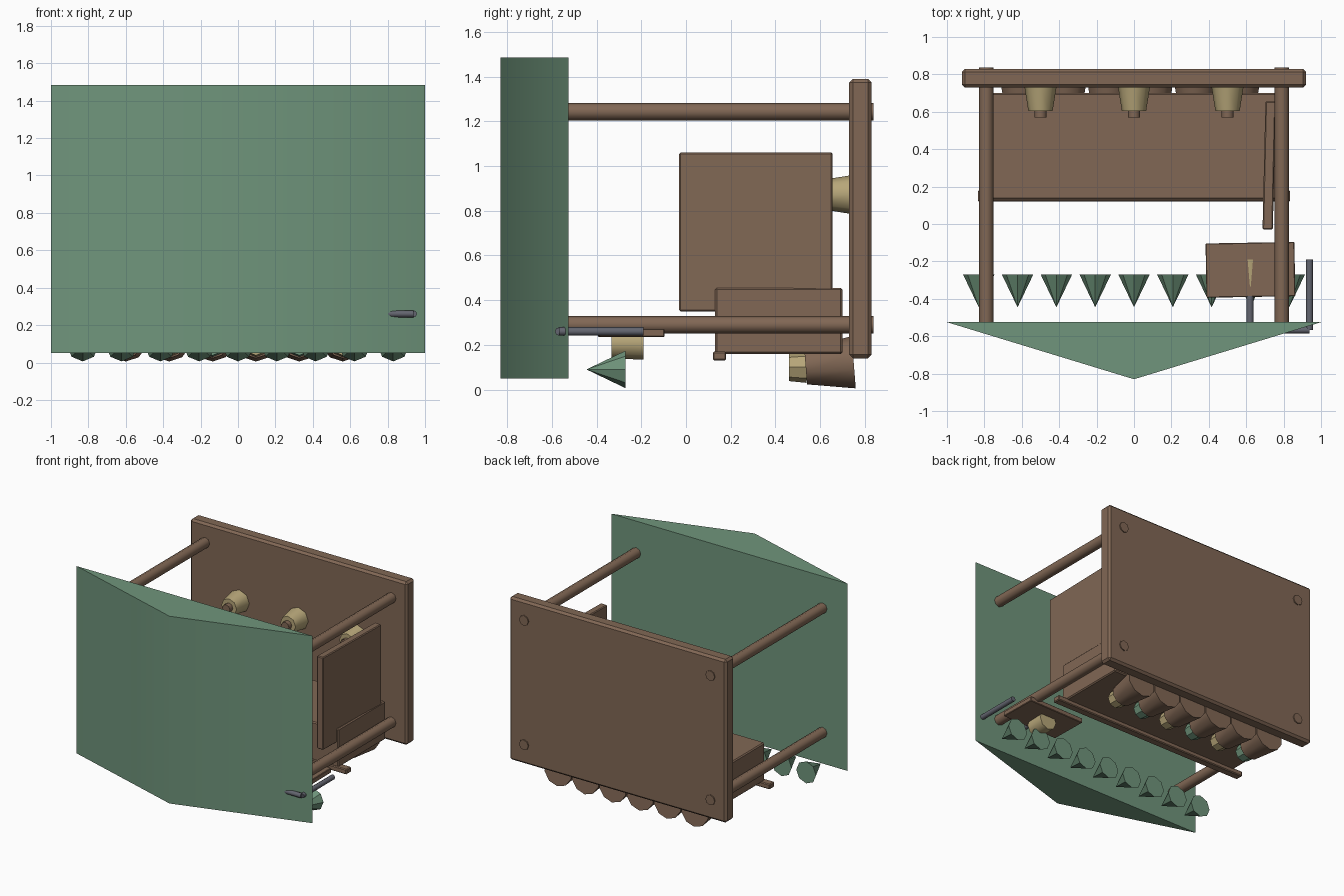
import bpy, bmesh, math
from mathutils import Matrix, Vector

old = bpy.data.objects.get("Cube")
if old:
    bpy.data.objects.remove(old, do_unlink=True)


def material(name, rgb):
    m = bpy.data.materials.new(name)
    m.use_nodes = True
    m.diffuse_color = (*rgb, 1)
    m.node_tree.nodes["Principled BSDF"].inputs["Base Color"].default_value = (*rgb, 1)
    return m


GREEN = material("canvas green", (0.16, 0.30, 0.20))
WOOD = material("wood brown", (0.22, 0.137, 0.09))
TAN = material("pale tan", (0.47, 0.38, 0.19))
METAL = material("dark grey metal", (0.125, 0.13, 0.16))


def finish(name, bm, mat, smooth=0):
    bmesh.ops.recalc_face_normals(bm, faces=bm.faces[:])
    mesh = bpy.data.meshes.new(name)
    bm.to_mesh(mesh)
    bm.free()
    mesh.materials.append(mat)
    ob = bpy.data.objects.new(name, mesh)
    bpy.context.collection.objects.link(ob)
    if smooth:
        bpy.ops.object.select_all(action="DESELECT")
        ob.select_set(True)
        bpy.context.view_layer.objects.active = ob
        bpy.ops.object.shade_smooth_by_angle(angle=math.radians(smooth))
    return ob


def box(name, lo, hi, mat, bevel=0.0, turn=0.0):
    lo, hi = Vector(lo), Vector(hi)
    bm = bmesh.new()
    bmesh.ops.create_cube(bm, size=1)
    bmesh.ops.scale(bm, vec=hi - lo, verts=bm.verts[:])
    if bevel:
        bmesh.ops.bevel(bm, geom=bm.edges[:], offset=bevel, segments=1, affect="EDGES")
    bmesh.ops.rotate(bm, matrix=Matrix.Rotation(math.radians(turn), 3, "Z"), verts=bm.verts[:])
    bmesh.ops.translate(bm, vec=(lo + hi) / 2, verts=bm.verts[:])
    return finish(name, bm, mat)


def taper(name, start, end, r1, r2, mat, sides=8, smooth=0):
    """Straight round part from start to end, with a radius at each end."""
    start, end = Vector(start), Vector(end)
    axis = end - start
    bm = bmesh.new()
    bmesh.ops.create_cone(bm, cap_ends=True, segments=sides, radius1=r1, radius2=r2, depth=axis.length)
    spin = axis.to_track_quat("Z", "Y").to_matrix().to_4x4()
    bmesh.ops.transform(bm, matrix=Matrix.Translation((start + end) / 2) @ spin, verts=bm.verts[:])
    bmesh.ops.remove_doubles(bm, verts=bm.verts[:], dist=0.0001)
    return finish(name, bm, mat, smooth)


# Ridged canopy: triangular profile pushed along z
bm = bmesh.new()
profile = bm.faces.new([bm.verts.new(p) for p in ((-1, -0.525, 0.05), (0, -0.83, 0.05), (1, -0.525, 0.05))])
top = bmesh.ops.extrude_face_region(bm, geom=[profile])["geom"]
bmesh.ops.translate(bm, vec=(0, 0, 1.435), verts=[g for g in top if isinstance(g, bmesh.types.BMVert)])
finish("canopy", bm, GREEN, 40)

# Floor board and its four posts
box("floor_board", (-0.92, 0.73, 0.14), (0.92, 0.83, 1.39), WOOD, 0.016)
for side, x in (("right", -0.79), ("left", 0.79)):
    for level, z in (("lower", 0.29), ("upper", 1.243)):
        taper(f"{side}_{level}_post", (x, -0.53, z), (x, 0.838, z), 0.039, 0.039, WOOD, 8, 50)

# Counter, its front rail and the side panel
box("counter", (-0.76, 0.13, 0.16), (0.76, 0.70, 0.455), WOOD, 0.008)
box("counter_rail", (-0.835, 0.12, 0.13), (0.835, 0.18, 0.17), WOOD, 0.006)
box("side_panel", (0.695, -0.03, 0.35), (0.75, 0.655, 1.06), WOOD, 0.006, -1.3)

# Row of pennants
for i in range(9):
    x = -0.83 + i * 0.2075
    taper(f"pennant_{i + 1}", (x, -0.27, 0.09), (x, -0.445, 0.09), 0.084, 0, GREEN, 8)

# Baskets with goods, alternating colours
for i in range(6):
    x = -0.60 + i * 0.232
    taper(f"basket_{i + 1}", (x, 0.75, 0.122), (x, 0.535, 0.105), 0.117, 0.082, WOOD, 10, 45)
    taper(f"goods_{i + 1}", (x, 0.54, 0.10), (x, 0.46, 0.10), 0.07, 0.062, TAN if i % 2 else GREEN, 8, 40)

# Jars with plugs on the floor board
for i, x in enumerate((-0.5, 0, 0.5)):
    taper(f"jar_{i + 1}", (x, 0.735, 0.872), (x, 0.605, 0.872), 0.086, 0.065, TAN, 8, 50)
    taper(f"jar_plug_{i + 1}", (x, 0.61, 0.872), (x, 0.57, 0.872), 0.033, 0.033, WOOD, 8, 50)

# Hanging sign with a bent metal bracket
box("sign_board", (0.385, -0.39, 0.235), (0.86, -0.10, 0.272), WOOD, 0.004, 1)
taper("sign_emblem", (0.622, -0.19, 0.206), (0.622, -0.333, 0.206), 0.072, 0.067, TAN, 8, 50)
corners = [(0.62, -0.385, 0.26), (0.62, -0.567, 0.26), (0.938, -0.567, 0.26), (0.938, -0.19, 0.26)]
for i in range(3):
    taper(f"bracket_rod_{i + 1}", corners[i], corners[i + 1], 0.019, 0.019, METAL, 8, 50)
